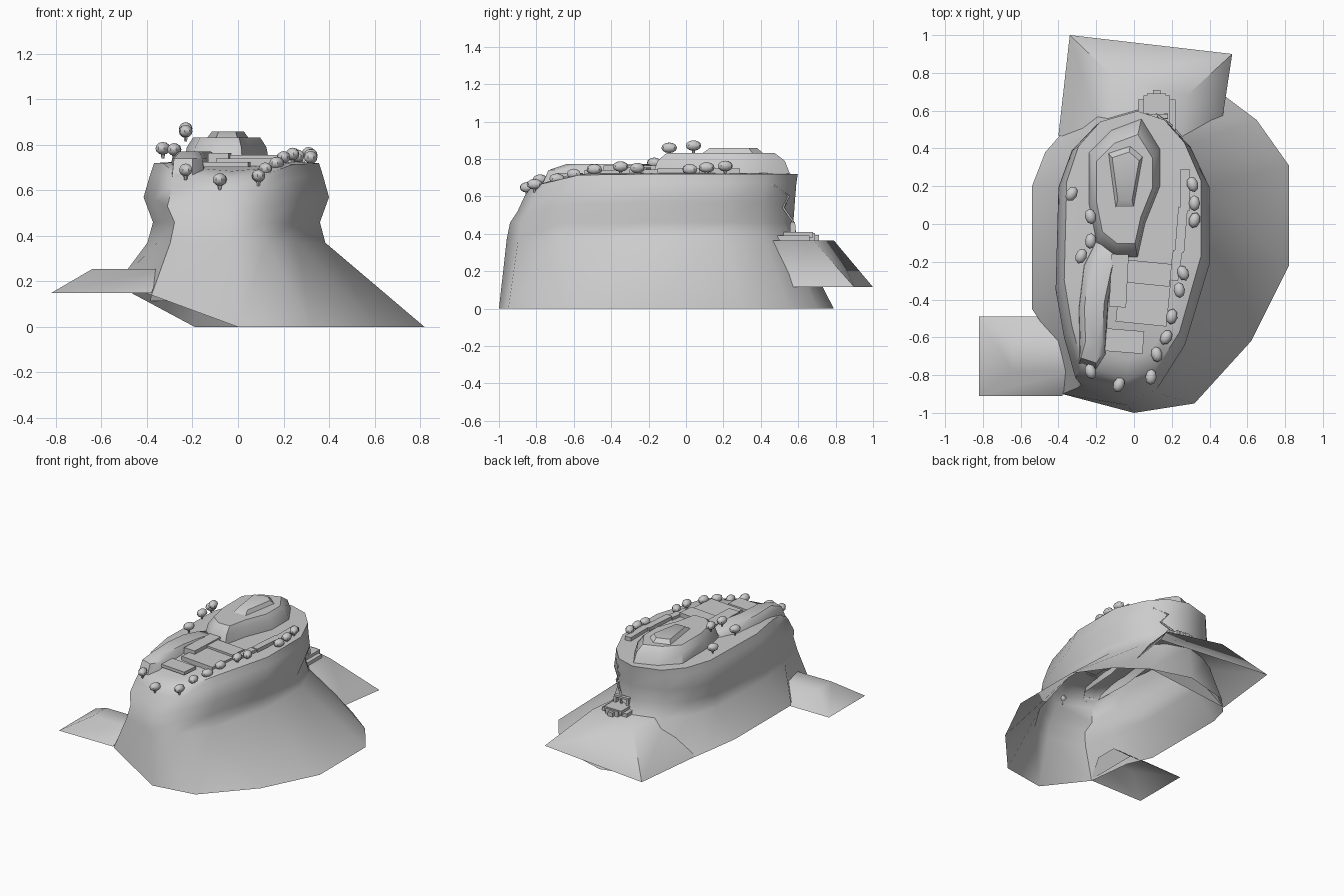
import bpy, bmesh, math
from mathutils import Matrix

if "Cube" in bpy.data.objects:
    bpy.data.objects.remove(bpy.data.objects["Cube"], do_unlink=True)

grey = bpy.data.materials.new("stone_grey")
grey.use_nodes = True
COLOUR = (0.6, 0.6, 0.6, 1)
grey.diffuse_color = COLOUR
grey.node_tree.nodes["Principled BSDF"].inputs["Base Color"].default_value = COLOUR


def finish(name, bm, angle=None):
    me = bpy.data.meshes.new(name)
    bm.to_mesh(me)
    bm.free()
    ob = bpy.data.objects.new(name, me)
    bpy.context.collection.objects.link(ob)
    me.materials.append(grey)
    if angle:
        bpy.ops.object.select_all(action='DESELECT')
        bpy.context.view_layer.objects.active = ob
        ob.select_set(True)
        bpy.ops.object.shade_smooth_by_angle(angle=math.radians(angle))
    return ob


def loft(name, rings, angle=None):
    """Skin counter-clockwise rings upward; capped on top, open below."""
    bm = bmesh.new()
    rows = [[bm.verts.new(p) for p in r] for r in rings]
    n = len(rows[0])
    for a, b in zip(rows, rows[1:]):
        for i in range(n):
            j = (i + 1) % n
            bm.faces.new((a[i], a[j], b[j], b[i]))
    bm.faces.new(rows[-1])
    return finish(name, bm, angle)


def level(outline, z, s=1.0):
    """Outline scaled about its own centre, at one height."""
    cx = sum(p[0] for p in outline) / len(outline)
    cy = sum(p[1] for p in outline) / len(outline)
    return [(cx + (x - cx) * s, cy + (y - cy) * s, z) for x, y in outline]


def boxes(name, items):
    """Several boxes (x, y, z, width, depth, height, turn) in one mesh."""
    bm = bmesh.new()
    for x, y, z, w, d, h, turn in items:
        m = Matrix.Translation((x, y, z)) @ Matrix.Rotation(turn, 4, 'Z')
        bmesh.ops.create_cube(bm, size=1, matrix=m @ Matrix.Diagonal((w, d, h, 1)))
    return finish(name, bm)


# Cliff body: flared foot, pinched waist, bulge and rim
foot = [(0, -1, 0), (.32, -.95, 0), (.62, -.62, 0), (.82, -.22, 0), (.82, .31, 0),
        (.65, .55, 0), (.45, .7, 0), (.15, .79, 0), (-.19, .7, 0), (-.47, .38, .15),
        (-.54, .2, .18), (-.54, -.45, .18), (-.44, -.6, .16), (-.38, -.9, .14)]
plan = [(-.04, -.93), (.13, -.87), (.27, -.66), (.4, -.22), (.4, .2), (.3, .42), (.18, .55),
        (.02, .6), (-.2, .54), (-.33, .4), (-.4, .2), (-.415, -.36), (-.37, -.62), (-.31, -.84)]


def body_ring(z, sx, sy, shift, drop):
    ring = []
    for x, y in plan:
        yy = y * sy + shift
        ring.append((x * sx, yy, z - drop * max(0, -yy - .55)))
    return ring


rings = [foot] + [body_ring(*r) for r in (
    (.37, .96, 1.02, -.01, 0), (.46, .9, .99, -.02, 0), (.57, 1, .97, 0, .15),
    (.67, .93, .95, .02, .22), (.72, .89, .93, .04, .24), (.725, .7, .75, -.02, .24),
    (.725, .3, .35, -.05, .2))]
loft("cliff_body", rings, 50)

# Side and rear spurs at the foot
spur = [(-.82, -.91), (-.38, -.91), (-.38, -.49), (-.82, -.49)]
spur_top = [(-.64, -.78), (-.34, -.78), (-.34, -.62), (-.64, -.62)]
loft("side_spur", [level(spur, .15), level(spur_top, .255)], 50)
rear = [(-.4, .47), (.47, .57), (.52, .9), (-.34, 1)]
rear_top = [(-.15, .4), (.25, .42), (.28, .68), (-.12, .79)]
loft("rear_spur", [level(rear, .115), level(rear_top, .365)], 60)

# High crag on the plateau with its flat cap
crag = [(-.1, -.18), (.02, -.18), (.06, 0), (.14, .2), (.14, .4), (.04, .56),
        (-.12, .5), (-.24, .38), (-.24, .1), (-.2, -.1)]
loft("high_crag", [level(crag, .71), level(crag, .79, .92), level(crag, .832, .78)], 40)
cap = [(-.1, .08), (.0, .08), (.05, .36), (-.02, .42), (-.14, .38)]
loft("crag_cap", [level(cap, .825), level(cap, .858, .75)], 40)

# Lower ridge running forward along one edge
ridge = [(-.29, -.74), (-.2, -.77), (-.15, -.7), (-.13, -.4), (-.07, -.12),
         (-.2, -.06), (-.27, -.2), (-.3, -.45)]
loft("low_ridge", [level(ridge, .66), level(ridge, .74, .9), level(ridge, .772, .62)], 45)

# Stepped terraces and parapet
boxes("terraces", [
    (.05, -.4, .715, .27, .26, .05, -.1), (.07, -.26, .73, .25, .12, .05, -.1),
    (-.05, -.62, .715, .2, .12, .022, -.08), (-.08, -.3, .735, .09, .28, .06, -.05)])
boxes("parapet", [
    (.22, -.22, .725, .05, .16, .04, -.15), (.25, -.03, .73, .05, .24, .04, -.08),
    (.27, .18, .73, .05, .22, .04, 0)])

# Trees: squashed crowns with short tapering trunks
trees = [(-.33, .16, .785), (-.23, .04, .872), (-.23, -.09, .86), (-.28, -.17, .78),
         (.31, .21, .763), (.32, .11, .755), (.32, .02, .745), (.26, -.26, .752),
         (.24, -.35, .76), (.2, -.49, .745), (.17, -.6, .72), (.12, -.69, .695),
         (.09, -.81, .665), (-.08, -.85, .648), (-.23, -.78, .69)]
for i, spot in enumerate(trees):
    bm = bmesh.new()
    turn = Matrix.Translation(spot) @ Matrix.Rotation(i * .7 % 1 - .5, 4, 'Z')
    bmesh.ops.create_uvsphere(bm, u_segments=8, v_segments=6, radius=1,
                              matrix=turn @ Matrix.Diagonal((.03, .042, .028, 1)))
    bmesh.ops.create_cone(bm, cap_ends=True, segments=6, radius1=.006, radius2=.012,
                          depth=.03, matrix=turn @ Matrix.Translation((0, 0, -.03)))
    finish(f"tree_{i + 1}", bm, 40)

# Gatehouse on the rear spur
boxes("gatehouse", [
    (.12, .57, .375, .2, .18, .03, 0), (.12, .6, .395, .14, .16, .03, 0),
    (.12, .655, .385, .1, .07, .04, 0), (.12, .685, .38, .04, .05, .03, 0),
    (.07, .57, .42, .02, .03, .06, 0), (.17, .57, .42, .02, .03, .06, 0),
    (.12, .57, .455, .12, .025, .015, 0)])

# Trail winding down the rear cliff
curve = bpy.data.curves.new("cliff_trail", 'CURVE')
curve.dimensions = '3D'
curve.bevel_depth = .007
curve.bevel_resolution = 0
line = curve.splines.new('POLY')
steps = [(.34, .24, .71), (.29, .37, .69), (.23, .47, .66), (.16, .55, .6),
         (.2, .52, .54), (.13, .57, .47), (.12, .58, .4)]
line.points.add(len(steps) - 1)
for point, co in zip(line.points, steps):
    point.co = (*co, 1)
curve.materials.append(grey)
bpy.context.collection.objects.link(bpy.data.objects.new("cliff_trail", curve))
